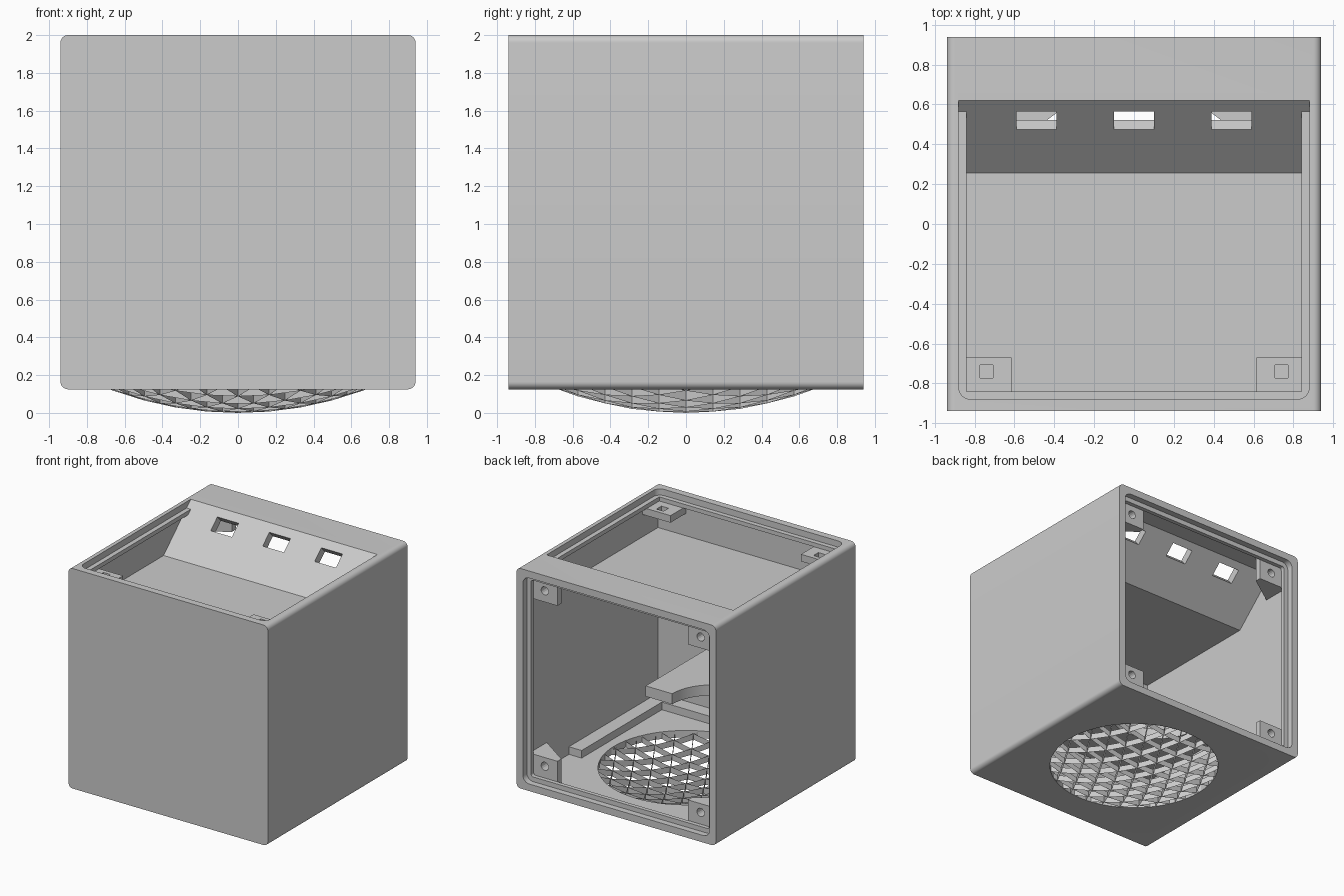
import bpy, bmesh, math
from mathutils import Vector, Matrix

if "Cube" in bpy.data.objects:
    bpy.data.objects.remove(bpy.data.objects["Cube"])

grey = bpy.data.materials.new("plain_grey")
grey.use_nodes = True
COLOUR = (0.6, 0.6, 0.6, 1)
grey.diffuse_color = COLOUR
grey.node_tree.nodes["Principled BSDF"].inputs["Base Color"].default_value = COLOUR


def add_object(name, bm):
    bmesh.ops.recalc_face_normals(bm, faces=bm.faces)
    mesh = bpy.data.meshes.new(name)
    bm.to_mesh(mesh)
    bm.free()
    mesh.materials.append(grey)
    obj = bpy.data.objects.new(name, mesh)
    bpy.context.collection.objects.link(obj)
    return obj


def prism(name, points, axis, lo, hi):
    """Extrude a 2D outline along one axis; the outline uses the other two in order."""
    bm = bmesh.new()

    def place(p, d):
        v = list(p)
        v.insert("xyz".index(axis), d)
        return bm.verts.new(v)
    a = [place(p, lo) for p in points]
    b = [place(p, hi) for p in points]
    bm.faces.new(a)
    bm.faces.new(b)
    for i in range(len(a)):
        j = (i + 1) % len(a)
        bm.faces.new((a[i], a[j], b[j], b[i]))
    return add_object(name, bm)


def rounded(u0, u1, v0, v1, r, steps=8):
    pts = []
    corners = ((u1 - r, v1 - r), (u0 + r, v1 - r), (u0 + r, v0 + r), (u1 - r, v0 + r))
    for k, (cu, cv) in enumerate(corners):
        for i in range(steps + 1):
            t = (k + i / steps) * math.pi / 2
            pts.append((cu + r * math.cos(t), cv + r * math.sin(t)))
    return pts


def box(name, x0, x1, y0, y1, z0, z1):
    return prism(name, [(x0, y0), (x1, y0), (x1, y1), (x0, y1)], "z", z0, z1)


def circle(cu, cv, r, n):
    return [(cu + r * math.cos(i * math.tau / n), cv + r * math.sin(i * math.tau / n))
            for i in range(n)]


def cut(target, cutter):
    cutter.hide_render = True
    mod = target.modifiers.new("cut", "BOOLEAN")
    mod.operation = "DIFFERENCE"
    mod.solver = "EXACT"
    mod.object = cutter
    bpy.context.view_layer.objects.active = target
    bpy.ops.object.modifier_apply(modifier=mod.name)
    bpy.data.objects.remove(cutter)


def smooth(obj):
    bpy.ops.object.select_all(action="DESELECT")
    obj.select_set(True)
    bpy.context.view_layer.objects.active = obj
    bpy.ops.object.shade_smooth_by_angle(angle=math.radians(30))


OUT, WALL, LEDGE = 0.94, 0.06, 0.04
INNER = OUT - WALL            # inside of the walls
MOUTH = INNER - LEDGE         # inside of the ledges around both openings
BASE, TOP = 0.125, 2.0
FLOOR, CEILING = BASE + WALL, TOP - WALL
STEP, SEAT = 0.053, 0.088     # depth of the ledge's outer and inner face
TRAY, TRAY_Y, SLOPE = 1.66, 0.255, 0.93
GRILLE_R, HIGH = 0.68, 2.1

# Casing with rounded long edges
casing = prism("casing", rounded(-OUT, OUT, BASE, TOP, 0.04), "y", -OUT, OUT)

# Rear chamber under the tray, leaving a ledge round its opening
under, under_y = TRAY - 0.07, TRAY_Y + 0.028
cut(casing, prism("chamber_cutter", [
    (-INNER, FLOOR), (OUT - SEAT, FLOOR), (OUT - SEAT, CEILING),
    (under_y + (CEILING - under) / SLOPE, CEILING), (under_y, under), (-INNER, under)],
    "x", -INNER, INNER))
cut(casing, prism("mouth_cutter", rounded(-MOUTH, MOUTH, FLOOR + LEDGE, CEILING - LEDGE, 0.02),
                  "y", 0.75, 1.1))
cut(casing, prism("rear_lip_cutter", rounded(-INNER, INNER, FLOOR, CEILING, 0.06),
                  "y", OUT - STEP, 1.1))


def slope_y(z):
    return TRAY_Y + (z - TRAY) / SLOPE


# Top tray with sloping back, leaving a ledge round its opening
def tray_cut(half, z0, z1):
    cut(casing, prism("tray_cutter", [(-half, z0), (slope_y(z0), z0),
                                      (slope_y(z1), z1), (-half, z1)], "x", -half, half))


tray_cut(INNER, TRAY, TOP - SEAT)
tray_cut(MOUTH, TOP - SEAT - 0.1, HIGH)
lip_y = slope_y(TOP - STEP)
lip_outline = [(INNER, lip_y), (-INNER, lip_y)]
lip_outline += [p for p in rounded(-INNER, INNER, -INNER, OUT, 0.06) if p[1] < 0]
cut(casing, prism("top_lip_cutter", lip_outline, "z", TOP - STEP, HIGH))
cut(casing, prism("lip_slope_cutter", [(0.4, TOP - STEP), (lip_y, TOP - STEP),
                                       (slope_y(HIGH), HIGH), (0.4, HIGH)],
                  "x", -INNER, INNER))

# Three windows through the sloping back
tilt = math.atan(SLOPE)
for x in (-0.49, 0, 0.49):
    window = box("window_cutter", -0.1, 0.1, -0.061, 0.061, -0.16, 0.1)
    window.data.transform(Matrix.Translation((x, 0.52, TRAY + (0.52 - TRAY_Y) * SLOPE))
                          @ Matrix.Rotation(tilt, 4, "X"))
    cut(casing, window)

# Round opening for the grille
cut(casing, prism("grille_opening_cutter", circle(0, 0, GRILLE_R, 64), "z", 0, 0.4))
smooth(casing)


# Domed grille: triangular lattice, inset, trimmed to a circle and bent to a dome
def build_grille(side=0.165, strut=0.027, depth=0.05):
    bm = bmesh.new()
    h = side * math.sqrt(3) / 2
    n = 6
    grid = {}
    for j in range(-n, n + 1):
        for i in range(-n, n + 1):
            grid[i, j] = bm.verts.new(((i + 0.5 * (j % 2)) * side, j * h, 0))
    for j in range(-n, n):
        for i in range(-n, n):
            a, b, c, d = grid[i, j], grid[i + 1, j], grid[i, j + 1], grid[i + 1, j + 1]
            tris = ((a, b, c), (b, d, c)) if j % 2 == 0 else ((a, b, d), (a, d, c))
            for t in tris:
                bm.faces.new(t)
    cells = list(bm.faces)
    bmesh.ops.inset_individual(bm, faces=cells, thickness=strut, use_even_offset=True)
    bmesh.ops.delete(bm, geom=cells, context="FACES")
    for x, y in circle(0, 0, GRILLE_R, 64):
        out = Vector((x, y, 0))
        bmesh.ops.bisect_plane(bm, geom=bm.verts[:] + bm.edges[:] + bm.faces[:],
                               plane_co=out, plane_no=out, clear_outer=True)
    ball = (GRILLE_R ** 2 + BASE ** 2) / (2 * BASE)
    for v in bm.verts:
        v.co.z = ball - math.sqrt(ball ** 2 - v.co.x ** 2 - v.co.y ** 2)
    lower = list(bm.faces)
    extruded = bmesh.ops.extrude_face_region(bm, geom=lower, use_keep_orig=True)["geom"]
    for v in extruded:
        if isinstance(v, bmesh.types.BMVert):
            v.co.z += depth
    return add_object("domed_grille", bm)


build_grille()

# Screw posts in the four rear corners, tapering back into the side walls
seat_y, sunk, post_h = OUT - SEAT, 0.01, 0.215
for side, label in ((1, "left"), (-1, "right")):
    wall, tip = side * (INNER + sunk), side * 0.615
    for z0, level in ((FLOOR, "lower"), (CEILING - post_h, "upper")):
        outline = [(wall, seat_y), (tip, seat_y), (tip, 0.8), (wall, 0.61)]
        post = prism(f"{label}_{level}_rear_post", outline, "z", z0, z0 + post_h)
        hole_z = FLOOR + 0.14 if level == "lower" else CEILING - 0.12
        cut(post, prism("hole_cutter", circle(side * 0.735, hole_z, 0.035, 16),
                        "y", seat_y - 0.1, 1.1))
    # Screw tabs in the front corners of the tray
    tab = box(f"{label}_tray_tab", *sorted((wall, tip)), -INNER - sunk, -0.67,
              TOP - SEAT - 0.06, TOP - SEAT)
    cut(tab, box("hole_cutter", side * 0.74 - 0.033, side * 0.74 + 0.033,
                 -0.773, -0.707, 1.8, 2.1))
    # Low rails along the chamber sides
    box(f"{label}_floor_rail", *sorted((side * 0.76, wall)), -INNER, 0.32,
        FLOOR, FLOOR + 0.065)

box("front_floor_rail", -0.76, 0.76, -INNER, -0.76, FLOOR, FLOOR + 0.065)

# Inner shelf with a round notch
shelf = box("inner_shelf", -INNER, 0.38, -INNER, 0, 0.69, 0.78)
cut(shelf, prism("notch_cutter", circle(-0.25, 0, 0.38, 48), "z", 0.6, 0.9))
smooth(shelf)
